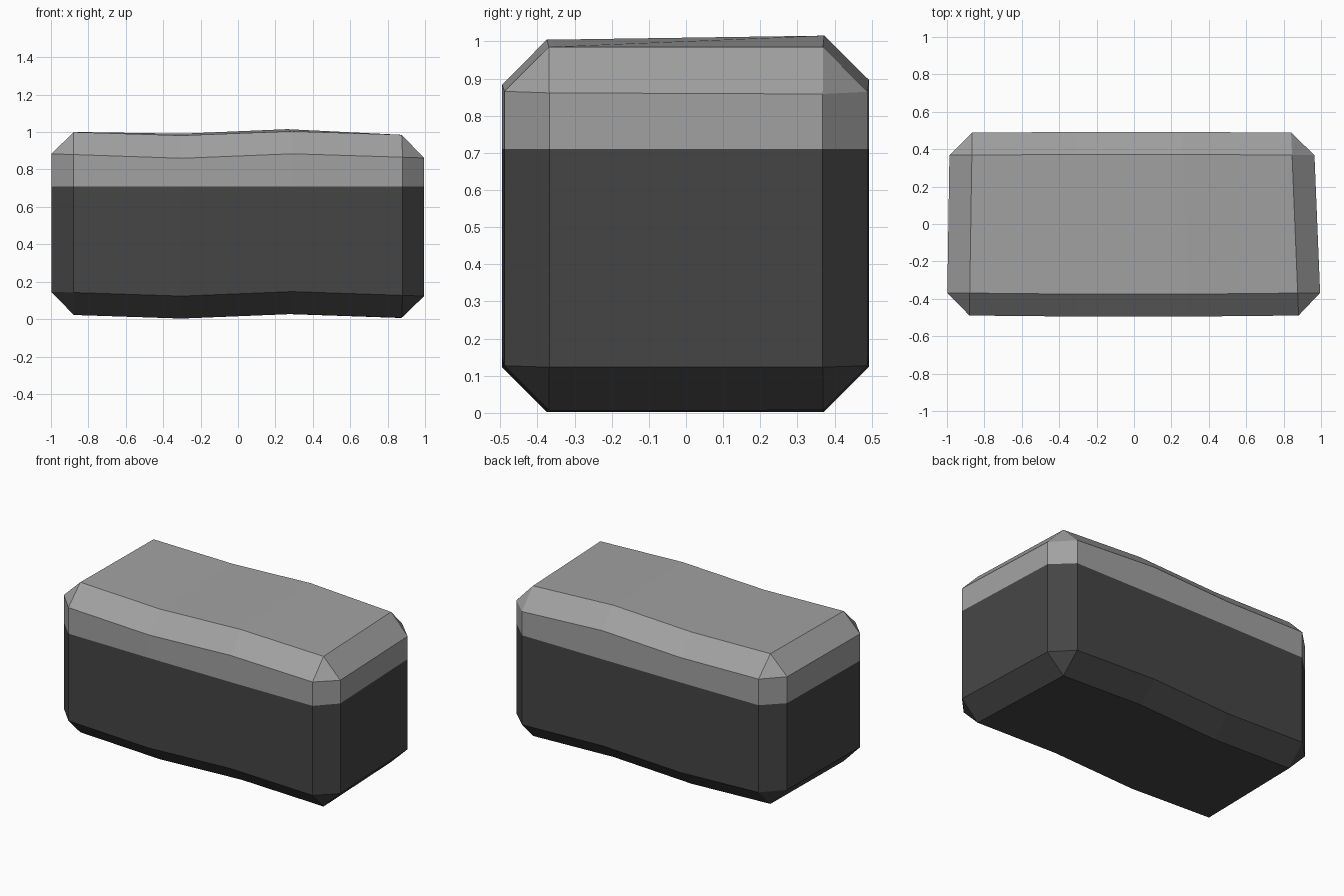
import bpy, bmesh
from mathutils import Vector

if "Cube" in bpy.data.objects:
    bpy.data.objects.remove(bpy.data.objects["Cube"])

CHAMFER = 0.12
BAND_Z = 0.71

def material(name, v):
    m = bpy.data.materials.new(name)
    m.diffuse_color = (v, v, v, 1)
    m.use_nodes = True
    m.node_tree.nodes["Principled BSDF"].inputs["Base Color"].default_value = m.diffuse_color
    return m

# Cross sections: x front, x back, y front, y back, bottom z, top z front, top z back
stations = [
    (-1.00, -0.985, -0.488, 0.488, 0.026, 1.004, 1.002),
    (-0.30, -0.30, -0.495, 0.492, 0.003, 0.980, 0.992),
    (0.29, 0.26, -0.495, 0.492, 0.027, 1.004, 1.017),
    (1.00, 0.96, -0.488, 0.488, 0.003, 0.982, 0.978),
]

# Wavy block skinned through the cross sections
bm = bmesh.new()
rings = []
for xf, xb, yf, yb, zb, ztf, ztb in stations:
    pts = [(xf, yf, zb), (xb, yb, zb), (xb, yb, ztb), (xf, yf, ztf)]
    rings.append([bm.verts.new(p) for p in pts])
for a, b in zip(rings, rings[1:]):
    for i in range(4):
        j = (i + 1) % 4
        bm.faces.new((a[i], a[j], b[j], b[i]))
bm.faces.new(rings[0])
bm.faces.new(rings[-1])
bmesh.ops.recalc_face_normals(bm, faces=bm.faces[:])

# Chamfer the sharp outer edges
sharp = [e for e in bm.edges if e.calc_face_angle() > 0.8]
bmesh.ops.bevel(bm, geom=sharp, offset=CHAMFER, offset_type='OFFSET',
                segments=1, affect='EDGES', clamp_overlap=True)

# Colour split: light upper band, dark lower body
bmesh.ops.bisect_plane(bm, geom=bm.verts[:] + bm.edges[:] + bm.faces[:],
                       plane_co=Vector((0, 0, BAND_Z)), plane_no=Vector((0, 0, 1)))
bmesh.ops.recalc_face_normals(bm, faces=bm.faces[:])
for f in bm.faces:
    f.material_index = int(f.calc_center_median().z < BAND_Z)

mesh = bpy.data.meshes.new("stone_block")
bm.to_mesh(mesh)
bm.free()
mesh.materials.append(material("light grey", 0.36))
mesh.materials.append(material("dark grey", 0.06))
block = bpy.data.objects.new("stone_block", mesh)
bpy.context.collection.objects.link(block)
